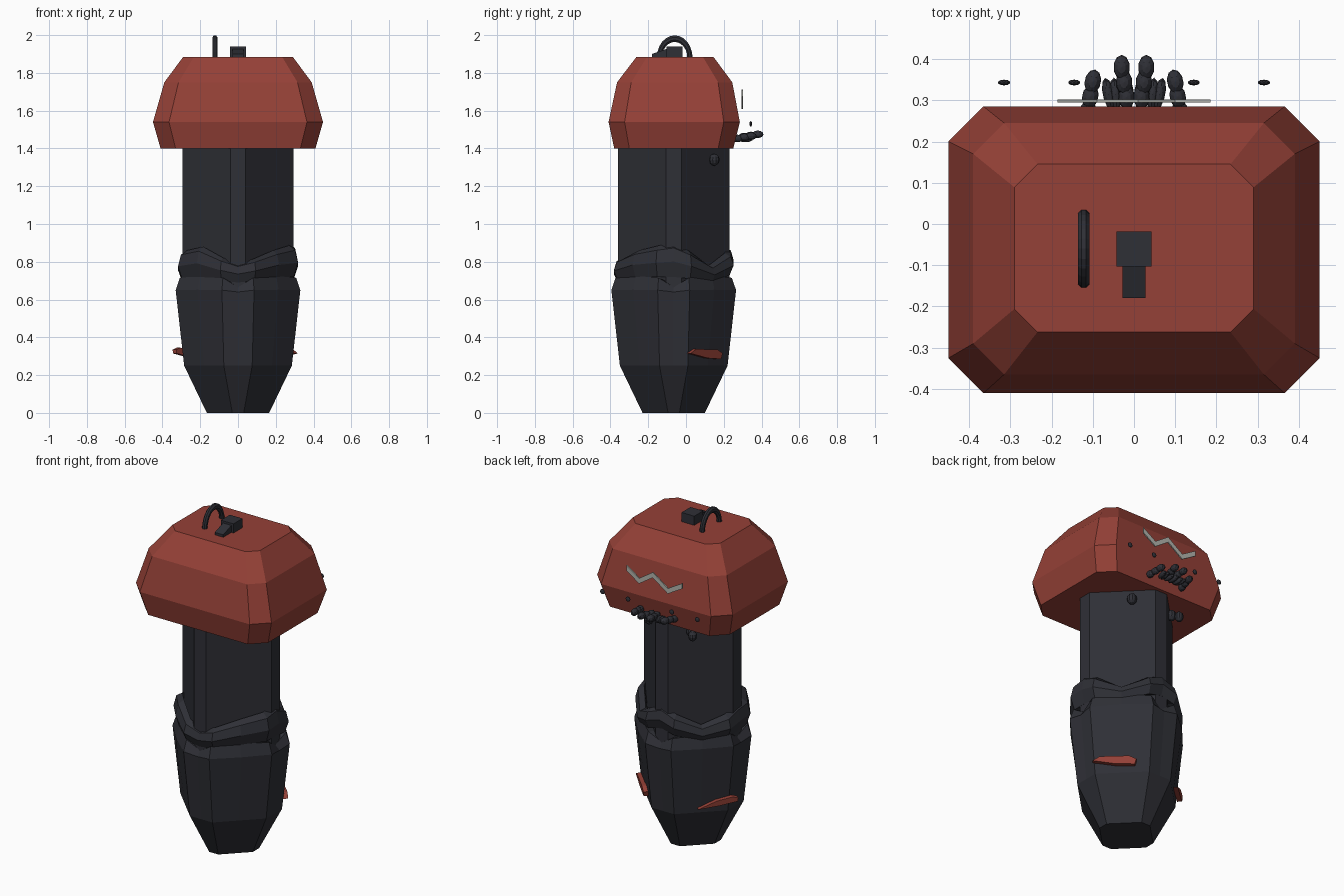
import bpy, bmesh, math
from mathutils import Vector

cube = bpy.data.objects.get("Cube")
if cube:
    bpy.data.objects.remove(cube, do_unlink=True)


def material(name, rgb):
    m = bpy.data.materials.new(name)
    m.use_nodes = True
    m.diffuse_color = (*rgb, 1)
    m.node_tree.nodes["Principled BSDF"].inputs["Base Color"].default_value = (*rgb, 1)
    return m


RED = material("brick red", (0.30, 0.052, 0.038))
DARK = material("charcoal", (0.028, 0.029, 0.037))
PALE = material("pale grey", (0.45, 0.46, 0.42))
MID_Y = -0.065  # centre line of the body


def finish(name, bm, mat, smooth=False):
    bmesh.ops.recalc_face_normals(bm, faces=bm.faces)
    mesh = bpy.data.meshes.new(name)
    bm.to_mesh(mesh)
    bm.free()
    mesh.materials.append(mat)
    for p in mesh.polygons:
        p.use_smooth = smooth
    ob = bpy.data.objects.new(name, mesh)
    bpy.context.collection.objects.link(ob)
    return ob


def loft(name, rings, mat, closed=False):
    """Skin a list of equal-length point rings; closed joins last to first."""
    bm = bmesh.new()
    vs = [[bm.verts.new(p) for p in ring] for ring in rings]
    pairs = list(zip(vs, vs[1:])) + ([(vs[-1], vs[0])] if closed else [])
    n = len(vs[0])
    for a, b in pairs:
        for i in range(n):
            j = (i + 1) % n
            bm.faces.new((a[i], a[j], b[j], b[i]))
    if not closed:
        bm.faces.new(vs[0])
        bm.faces.new(vs[-1])
    return finish(name, bm, mat)


def cut_rect(hx, y0, y1, c, z):
    """Rectangle with cut corners."""
    return [Vector(p + (z,)) for p in (
        (hx, y0 + c), (hx, y1 - c), (hx - c, y1), (c - hx, y1),
        (-hx, y1 - c), (-hx, y0 + c), (c - hx, y0), (hx - c, y0))]


def diamond(r, c, z, groove=0.0, dip=0.0, bulge=0.0):
    """Square standing on its corner, corners cut to half width c."""
    pts = []
    for k in range(4):
        a = k * math.pi / 2
        u = Vector((math.cos(a), math.sin(a), 0))
        v = Vector((-u.y, u.x, 0))
        m = (r + c) / 2 + bulge
        for p, dz in ((u * (r - groove), -dip), (u * r + v * c, 0),
                      ((u + v) * m, dip * 0.2), (u * c + v * r, 0)):
            pts.append(p + Vector((0, MID_Y, z + dz)))
    return pts


def ellipsoid(name, pos, size, mat, tilt=0.0):
    bpy.ops.mesh.primitive_uv_sphere_add(segments=10, ring_count=6, location=pos,
                                         rotation=(0, 0, tilt))
    ob = bpy.context.object
    ob.name = name
    ob.scale = size
    ob.data.materials.append(mat)
    return ob


# Cap: four cut-corner rings
loft("cap", [cut_rect(0.41, -0.38, 0.25, 0.08, 1.40),
             cut_rect(0.45, -0.41, 0.285, 0.085, 1.54),
             cut_rect(0.39, -0.365, 0.245, 0.075, 1.75),
             cut_rect(0.29, -0.262, 0.145, 0.056, 1.885)], RED)

# Shaft and lower casing
loft("shaft", [diamond(0.295, 0.04, 0.6), diamond(0.295, 0.04, 1.45)], DARK)
loft("lower_casing", [diamond(0.165, 0.03, 0),
                      diamond(0.285, 0.075, 0.25),
                      diamond(0.33, 0.085, 0.65, 0.008, 0.01, 0.008),
                      diamond(0.308, 0.08, 0.715, 0.015, 0.05, 0.008),
                      diamond(0.25, 0.06, 0.70, 0, 0.02)], DARK)

# Draped collar: (bottom, top) heights every 45 degrees starting at +x
HEIGHTS = [(0.72, 0.90), (0.69, 0.78), (0.75, 0.88), (0.69, 0.78),
           (0.70, 0.85), (0.72, 0.88), (0.69, 0.79), (0.72, 0.86)]
rings = []
for scale, t in ((0.84, 0.1), (0.97, 0.0), (1.04, 0.45), (0.99, 0.85), (0.88, 1.0), (0.84, 0.6)):
    ring = []
    for i, p in enumerate(diamond(0.305, 0.09, 0, 0, 0, 0.012)):
        f = (0, 0.35, 1, 1.65)[i % 4]
        k = i // 4 * 2
        lo, hi = HEIGHTS[(k + int(f)) % 8], HEIGHTS[(k + int(f) + 1) % 8]
        w = f - int(f)
        bot, top = (lo[s] * (1 - w) + hi[s] * w for s in (0, 1))
        ring.append(Vector((p.x * scale, MID_Y + (p.y - MID_Y) * scale, bot + (top - bot) * t)))
    rings.append(ring)
loft("collar", rings, DARK, closed=True)


# Red slashes lying on the two rear panels of the casing
def slash(name, side, outline):
    bm = bmesh.new()
    out = Vector((side, 1, 0)).normalized()
    along = Vector((-side, 1, 0)).normalized()
    loops = []
    for lift in (-0.01, 0.018):
        loop = []
        for s, z in outline:
            d = (0.372 + (z - 0.25) * 0.137) / math.sqrt(2) + lift
            loop.append(bm.verts.new(out * d + along * s + Vector((0, MID_Y, z))))
        loops.append(loop)
        bm.faces.new(loop)
    n = len(outline)
    for i in range(n):
        j = (i + 1) % n
        bm.faces.new((loops[0][i], loops[0][j], loops[1][j], loops[1][i]))
    finish(name, bm, RED)


slash("left_slash", 1, [(-0.16, 0.315), (-0.12, 0.338), (0.04, 0.335),
                        (0.08, 0.315), (0.07, 0.285), (-0.03, 0.29)])
slash("right_slash", -1, [(-0.20, 0.335), (-0.17, 0.345), (-0.08, 0.325),
                          (0.02, 0.28), (-0.10, 0.295), (-0.20, 0.315)])

# Zigzag plate standing off the rear of the cap
bm = bmesh.new()
ZIG = [(0.185, 1.69), (0.10, 1.635), (0.01, 1.695), (-0.09, 1.625), (-0.185, 1.68)]
rows = []
for y in (0.295, 0.302):
    rows.append([[bm.verts.new((x, y, z + h)) for x, z in ZIG] for h in (-0.016, 0.016)])
(b0, t0), (b1, t1) = rows
for a, b in ((b0, t0), (t0, t1), (t1, b1), (b1, b0)):
    for i in range(len(ZIG) - 1):
        bm.faces.new((a[i], a[i + 1], b[i + 1], b[i]))
for i in (0, -1):
    bm.faces.new((b0[i], t0[i], t1[i], b1[i]))
finish("zigzag_plate", bm, PALE)

# Clustered fingers below the zigzag, each of three segments
for side, tag in ((1, "left"), (-1, "right")):
    for j, (x, tip, z) in enumerate(((0.03, 0.41, 1.475), (0.10, 0.375, 1.465))):
        for seg in range(3):
            y = tip - 0.03 - seg * 0.036
            ellipsoid(f"{tag}_finger_{j}_{seg}",
                      (side * (x - seg * 0.006 * (1 - 2 * j)), y, z - seg * 0.006),
                      (0.02, 0.03, 0.02), DARK, side * 0.2 * j)
    for j, x in enumerate((0.015, 0.045, 0.062)):
        ellipsoid(f"{tag}_inner_finger_{j}", (side * x, 0.315, 1.45),
                  (0.014, 0.04, 0.017), DARK, -side * 0.1 * j)
    # Row of small studs
    for x in (0.145, 0.315):
        ellipsoid(f"{tag}_stud", (side * x, 0.343, 1.53), (0.015, 0.007, 0.015), DARK)
    # Knobs under the cap
    ellipsoid(f"{tag}_knob", (side * 0.14, 0.15, 1.34), (0.028, 0.028, 0.032), DARK)
ellipsoid("right_knob_tip", (-0.17, 0.18, 1.33), (0.025, 0.025, 0.03), DARK)


# Block with sloped tongue on the cap
def box(name, x, y0, y1, z0, back_z, front_z):
    loft(name, [[Vector((sx * x, y, z)) for sx, z in
                 ((-1, z0), (1, z0), (1, top), (-1, top))]
                for y, top in ((y0, front_z), (y1, back_z))], DARK)


box("top_block", 0.042, -0.103, -0.018, 1.87, 1.94, 1.94)
box("top_tongue", 0.028, -0.18, -0.10, 1.87, 1.928, 1.90)

# Carrying loop: half ring swept in the y-z plane
loop_rings = []
for i in range(13):
    a = math.pi * i / 12
    ring = []
    for k in range(8):
        b = 2 * math.pi * (k + 0.5) / 8
        r = 0.081 + 0.015 * math.cos(b)
        ring.append(Vector((-0.122 + 0.015 * math.sin(b), -0.06 + r * math.cos(a),
                            1.88 + r * 1.25 * math.sin(a))))
    loop_rings.append(ring)
loft("top_loop", loop_rings, DARK)
